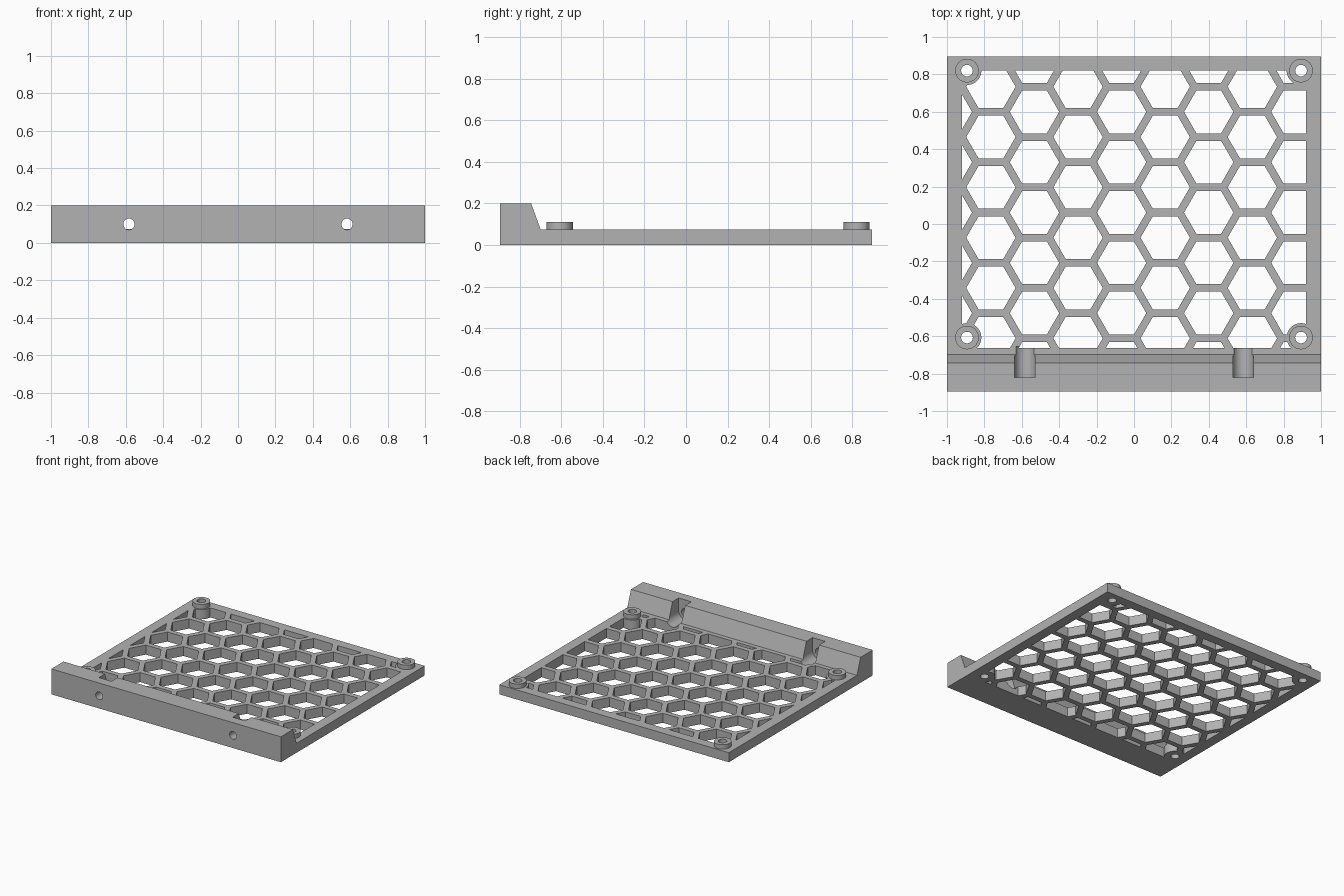
import bpy, bmesh, math
from mathutils import Matrix

cube = bpy.data.objects.get("Cube")
if cube:
    bpy.data.objects.remove(cube, do_unlink=True)

grey = bpy.data.materials.new("plain grey")
grey.use_nodes = True
grey.diffuse_color = (0.45, 0.45, 0.45, 1)
grey.node_tree.nodes["Principled BSDF"].inputs["Base Color"].default_value = grey.diffuse_color

WIDTH, DEPTH = 1.0, 0.895              # half sizes
PLATE, WALL, BOSS = 0.075, 0.2, 0.11   # heights
PITCH, HEX_RADIUS = 0.269, 0.132
SCREW_X, SCREW_Z = 0.583, 0.1
CORNERS = [(x, y) for x in (-0.893, 0.893) for y in (-0.607, 0.82)]


def make(name, bm):
    bmesh.ops.recalc_face_normals(bm, faces=bm.faces)
    mesh = bpy.data.meshes.new(name)
    bm.to_mesh(mesh)
    bm.free()
    mesh.materials.append(grey)
    obj = bpy.data.objects.new(name, mesh)
    bpy.context.collection.objects.link(obj)
    return obj


def add_cylinder(bm, x, y, z0, z1, radius, sides=40):
    at = Matrix.Translation((x, y, (z0 + z1) / 2))
    bmesh.ops.create_cone(bm, cap_ends=True, segments=sides, radius1=radius,
                          radius2=radius, depth=z1 - z0, matrix=at)


def add_rod(bm, x, y0, y1, z, radius):
    at = Matrix.Translation((x, (y0 + y1) / 2, z)) @ Matrix.Rotation(math.pi / 2, 4, 'X')
    bmesh.ops.create_cone(bm, cap_ends=True, segments=40, radius1=radius,
                          radius2=radius, depth=y1 - y0, matrix=at)


def add_box(bm, low, high):
    centre = [(a + b) / 2 for a, b in zip(low, high)]
    size = [b - a for a, b in zip(low, high)]
    bmesh.ops.create_cube(bm, size=1, matrix=Matrix.Translation(centre) @ Matrix.Diagonal((*size, 1)))


def combine(target, tool, operation):
    """Apply a boolean and remove the tool."""
    tool.hide_render = True
    mod = target.modifiers.new("combine", 'BOOLEAN')
    mod.operation, mod.object, mod.solver = operation, tool, 'EXACT'
    bpy.context.view_layer.objects.active = target
    bpy.ops.object.modifier_apply(modifier=mod.name)
    bpy.data.objects.remove(tool, do_unlink=True)


# Plate with raised front wall, extruded from its side profile
profile = [(-DEPTH, 0), (DEPTH, 0), (DEPTH, PLATE), (-0.699, PLATE), (-0.744, WALL), (-DEPTH, WALL)]
bm = bmesh.new()
side = bm.faces.new([bm.verts.new((-WIDTH, y, z)) for y, z in profile])
swept = bmesh.ops.extrude_face_region(bm, geom=[side])
bmesh.ops.translate(bm, vec=(2 * WIDTH, 0, 0),
                    verts=[v for v in swept["geom"] if isinstance(v, bmesh.types.BMVert)])
panel = make("honeycomb_panel", bm)

# Honeycomb of hexagonal holes, staggered by column
bm = bmesh.new()
for col in range(9):
    x = -0.998 + col * PITCH * math.sqrt(3) / 2
    for row in range(7):
        y = 0.734 - row * PITCH + (PITCH / 2 if col % 2 == 0 else 0)
        start = len(bm.verts)
        add_cylinder(bm, 0, 0, -0.05, 0.15, HEX_RADIUS, 6)
        bm.verts.ensure_lookup_table()
        new = bm.verts[start:]
        # Points of each hexagon face left and right
        if max(v.co.x for v in new) < HEX_RADIUS * 0.95:
            bmesh.ops.rotate(bm, verts=new, matrix=Matrix.Rotation(math.pi / 6, 3, 'Z'))
        bmesh.ops.translate(bm, verts=new, vec=(x, y, 0))
holes = make("hex_holes", bm)

# Keep the frame and the round corner pads solid
bm = bmesh.new()
add_box(bm, (-0.92, -0.664, -0.04), (0.92, 0.82, 0.14))
combine(holes, make("opening", bm), 'INTERSECT')
bm = bmesh.new()
for x, y in CORNERS:
    add_cylinder(bm, x, y, -0.1, 0.2, 0.077)
combine(holes, make("corner_pads", bm), 'DIFFERENCE')
combine(panel, holes, 'DIFFERENCE')

# Corner bosses
bm = bmesh.new()
for x, y in CORNERS:
    add_cylinder(bm, x, y, 0.03, BOSS, 0.063)
combine(panel, make("bosses", bm), 'UNION')

# Boss bores and front screw holes
bm = bmesh.new()
for x, y in CORNERS:
    add_cylinder(bm, x, y, -0.1, 0.2, 0.031)
for x in (-SCREW_X, SCREW_X):
    add_rod(bm, x, -1, -0.78, SCREW_Z, 0.03)
combine(panel, make("bores", bm), 'DIFFERENCE')

# Round-bottomed screw slots behind the wall
bm = bmesh.new()
for x in (-SCREW_X, SCREW_X):
    add_rod(bm, x, -0.82, -0.655, SCREW_Z, 0.055)
combine(panel, make("slot_rounds", bm), 'DIFFERENCE')
bm = bmesh.new()
for x in (-SCREW_X, SCREW_X):
    add_box(bm, (x - 0.055, -0.82, SCREW_Z), (x + 0.055, -0.655, 0.3))
combine(panel, make("slot_tops", bm), 'DIFFERENCE')

bpy.ops.object.select_all(action='DESELECT')
panel.select_set(True)
bpy.context.view_layer.objects.active = panel
bpy.ops.object.shade_smooth_by_angle(angle=math.radians(25))
